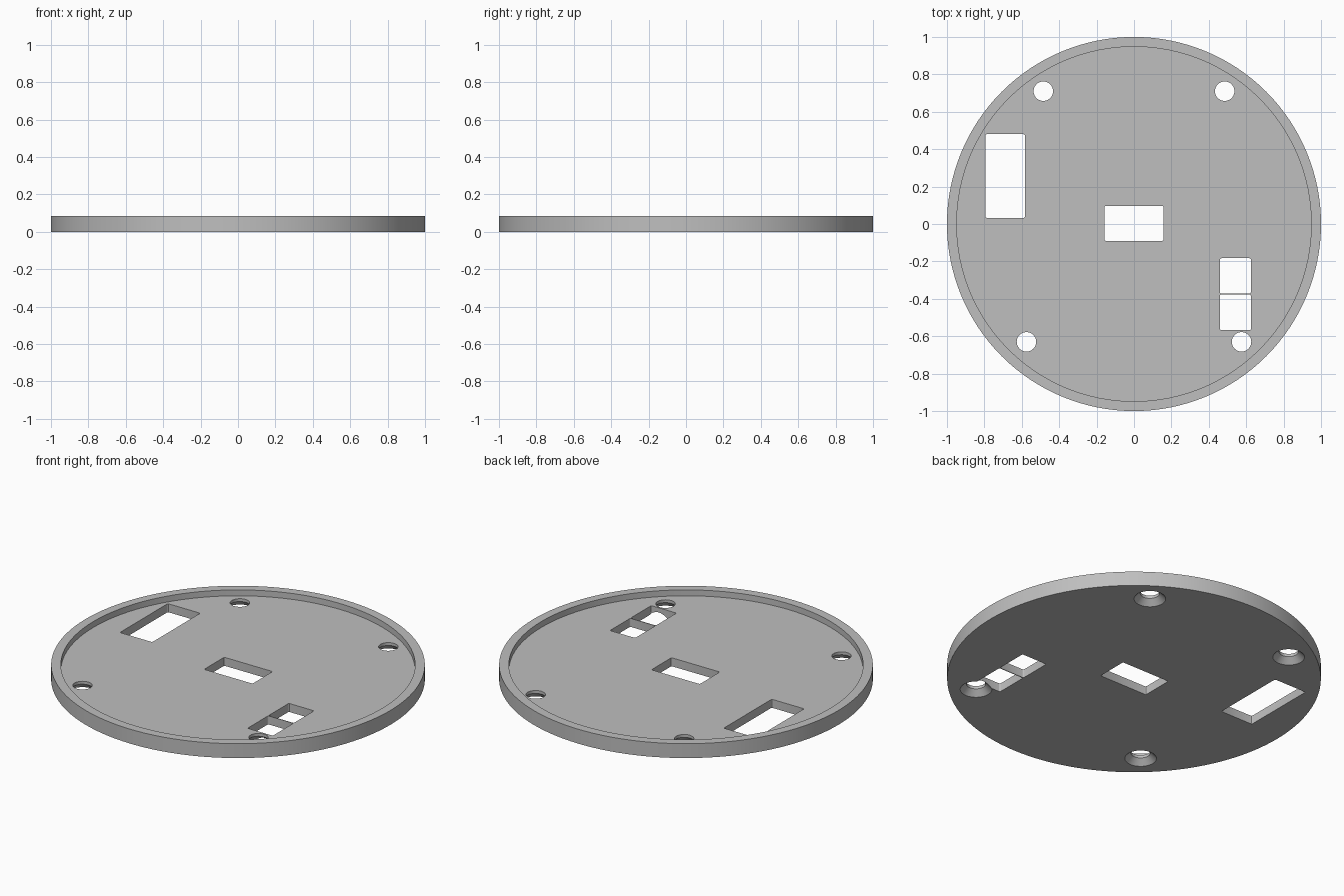
import bpy, bmesh, math

if "Cube" in bpy.data.objects:
    bpy.data.objects.remove(bpy.data.objects["Cube"])

FLOOR, TOP, RIM = 0.05, 0.085, 0.948

grey = bpy.data.materials.new("plain grey")
grey.diffuse_color = (0.52, 0.52, 0.52, 1)
grey.use_nodes = True
grey.node_tree.nodes["Principled BSDF"].inputs["Base Color"].default_value = grey.diffuse_color


def make_object(name, bm):
    bmesh.ops.recalc_face_normals(bm, faces=bm.faces)
    mesh = bpy.data.meshes.new(name)
    bm.to_mesh(mesh)
    bm.free()
    mesh.materials.append(grey)
    obj = bpy.data.objects.new(name, mesh)
    bpy.context.collection.objects.link(obj)
    return obj


def lathe(name, profile, segments, x=0, y=0):
    """Closed solid of revolution from (radius, z) points, capped at both ends."""
    bm = bmesh.new()
    rings = [[bm.verts.new((x + r * math.cos(2 * math.pi * i / segments),
                            y + r * math.sin(2 * math.pi * i / segments), z))
              for i in range(segments)] for r, z in profile]
    for a, b in zip(rings, rings[1:]):
        for i in range(segments):
            j = (i + 1) % segments
            bm.faces.new((a[i], a[j], b[j], b[i]))
    bm.faces.new(rings[0])
    bm.faces.new(rings[-1])
    return make_object(name, bm)


def slot(name, x0, x1, y0, y1, r=0.008):
    """Rectangular cutter with slightly rounded corners."""
    bm = bmesh.new()
    corners = [(x1 - r, y1 - r, 0), (x0 + r, y1 - r, 90),
               (x0 + r, y0 + r, 180), (x1 - r, y0 + r, 270)]
    verts = []
    for cx, cy, start in corners:
        for step in range(4):
            a = math.radians(start + 30 * step)
            verts.append(bm.verts.new((cx + r * math.cos(a), cy + r * math.sin(a), -0.05)))
    face = bm.faces.new(verts)
    ext = bmesh.ops.extrude_face_region(bm, geom=[face])
    top = [v for v in ext["geom"] if isinstance(v, bmesh.types.BMVert)]
    bmesh.ops.translate(bm, verts=top, vec=(0, 0, 0.2))
    return make_object(name, bm)


# Round plate with a raised rim
plate = lathe("round_plate", [(1, 0), (1, TOP), (RIM, TOP), (RIM, FLOOR)], 128)

# Rectangular openings: side, centre, and a pair split by a thin divider
cutters = [slot("side_opening", -0.795, -0.583, 0.033, 0.48),
           slot("centre_opening", -0.158, 0.158, -0.09, 0.097),
           slot("upper_pair_opening", 0.46, 0.625, -0.372, -0.183),
           slot("lower_pair_opening", 0.46, 0.625, -0.568, -0.376)]

# Screw holes, countersunk from below
for x, y in [(-0.485, 0.71), (0.485, 0.71), (-0.575, -0.63), (0.575, -0.63)]:
    cutters.append(lathe("screw_hole", [(0.095, -0.01), (0.052, 0.033), (0.052, 0.15)], 40, x, y))

# Cut every opening, then drop the cutters
for cutter in cutters:
    mod = plate.modifiers.new(cutter.name, "BOOLEAN")
    mod.operation, mod.solver, mod.object = "DIFFERENCE", "EXACT", cutter
bpy.context.view_layer.objects.active = plate
plate.select_set(True)
for mod in list(plate.modifiers):
    bpy.ops.object.modifier_apply(modifier=mod.name)
for cutter in cutters:
    bpy.data.objects.remove(cutter, do_unlink=True)

bpy.ops.object.shade_smooth_by_angle(angle=math.radians(30))
